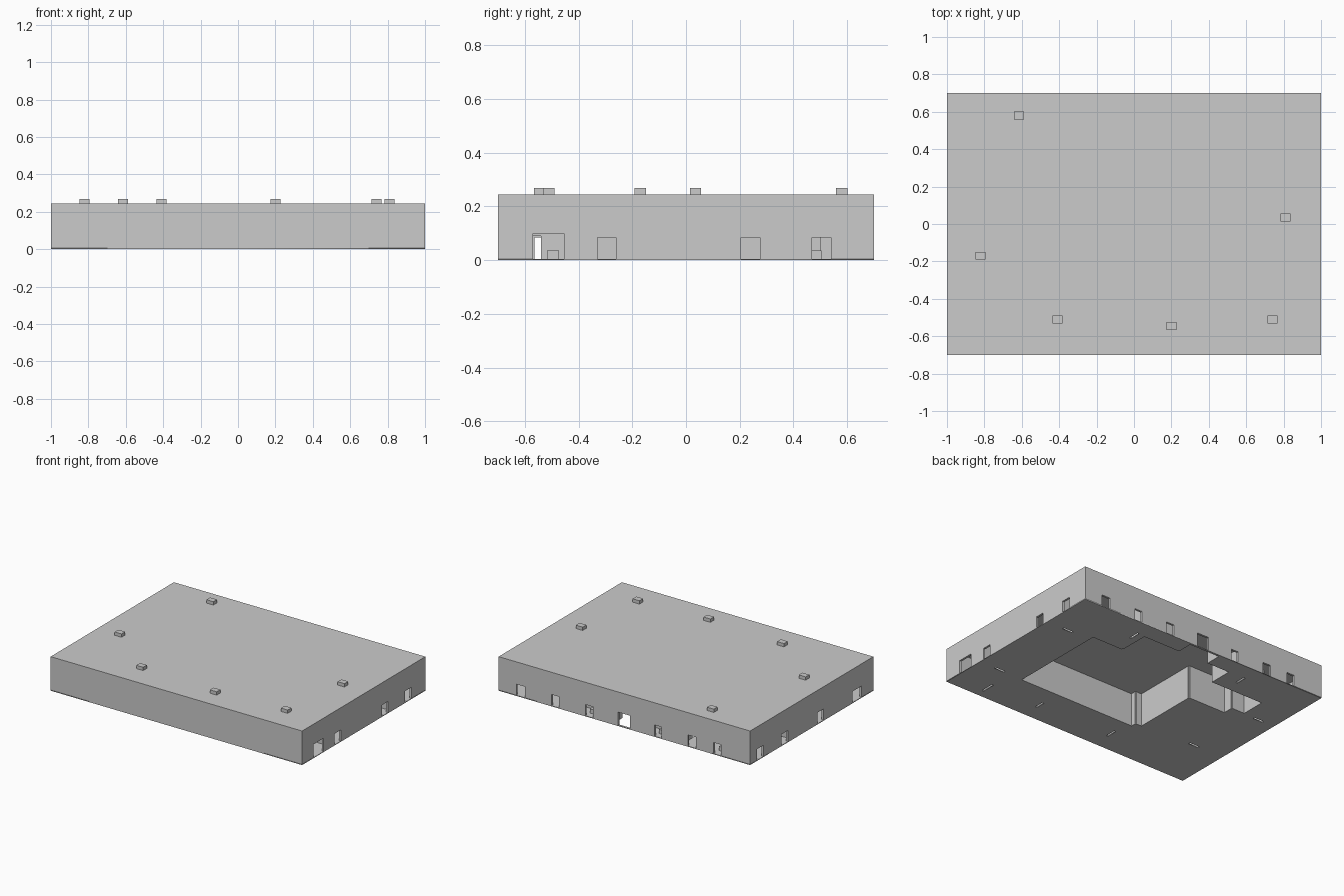
import bpy, bmesh
from mathutils import Matrix, Vector

if "Cube" in bpy.data.objects:
    bpy.data.objects.remove(bpy.data.objects["Cube"])

W, D, H = 1.0, 0.70, 0.245      # half width, half depth, height to roof
T, SLAB = 0.015, 0.005          # wall and slab thickness


def finish(name, bm):
    mesh = bpy.data.meshes.new(name)
    bm.to_mesh(mesh)
    bm.free()
    ob = bpy.data.objects.new(name, mesh)
    bpy.context.collection.objects.link(ob)
    return ob


def add_box(bm, x0, x1, y0, y1, z0, z1):
    m = Matrix.Translation(((x0 + x1) / 2, (y0 + y1) / 2, (z0 + z1) / 2)) @ \
        Matrix.Diagonal((x1 - x0, y1 - y0, z1 - z0, 1))
    bmesh.ops.create_cube(bm, size=1, matrix=m)


def box(name, *b):
    bm = bmesh.new()
    add_box(bm, *b)
    return finish(name, bm)


def wall(bm, axis, at, a, b, doors=(), z0=0.0):
    """Wall running along an axis at a fixed offset; doors are (start, end, top)."""
    def piece(s, e, lo, hi):
        if e - s < 1e-4:
            return
        if axis == 'x':
            add_box(bm, s, e, at - T / 2, at + T / 2, lo, hi)
        else:
            add_box(bm, at - T / 2, at + T / 2, s, e, lo, hi)
    a, b = min(a, b), max(a, b)
    top = H - SLAB
    pos = a
    for s, e, h in sorted(doors):
        piece(pos, s, z0, top)
        piece(s, e, h, top)
        pos = e
    piece(pos, b, z0, top)


# outer walls with doorways on the right, left and back
DH = 0.085
back = [(0.79, 0.86, DH), (0.52, 0.58, DH), (0.25, 0.31, DH), (-0.045, 0.05, 0.10),
        (-0.295, -0.24, DH), (-0.57, -0.505, DH), (-0.77, -0.71, DH)]
right = [(-0.57, -0.455, 0.10), (-0.33, -0.26, DH), (0.205, 0.275, DH), (0.47, 0.54, DH)]
left = [(0.55, 0.62, DH), (0.27, 0.345, DH), (-0.135, -0.065, DH), (-0.565, -0.465, DH)]
bm = bmesh.new()
wall(bm, 'x', -D + T / 2, -W, W, z0=SLAB)
wall(bm, 'x', D - T / 2, -W, W, back, SLAB)
wall(bm, 'y', W - T / 2, -D + T, D - T, right, SLAB)
wall(bm, 'y', -W + T / 2, -D + T, D - T, left, SLAB)
finish("outer_walls", bm)

# open central hall outline
hall = [(.65, -.375), (.65, .36), (.40, .36), (.40, .58), (.106, .58), (.106, .685),
        (-.15, .685), (-.15, .58), (-.33, .58), (-.33, .41), (-.75, .41), (-.75, .22),
        (-.645, .22), (-.645, .145), (-.345, .145), (-.345, -.335), (-.295, -.335),
        (-.295, -.375)]
bm = bmesh.new()
for (x0, y0), (x1, y1) in zip(hall, hall[1:] + hall[:1]):
    if y0 == y1 == .685:
        continue
    if abs(y0 - y1) < 1e-6:
        wall(bm, 'x', y0, x0 - T / 2 if x0 < x1 else x0 + T / 2, x1)
    else:
        wall(bm, 'y', x0, y0, y1)
finish("hall_walls", bm)

# partitions between rooms: axis, offset, start, end, doorway start, doorway end
rooms = [('x', .317, .65, W - T, .785, .865), ('x', -.36, .65, W - T, .795, .875),
         ('y', .744, -D + T, -.375, -.64, -.54), ('y', .343, -D + T, -.375, -.58, -.505),
         ('y', -.25, -D + T, -.375, -.57, -.49), ('x', -.30, -W + T, -.345, -.80, -.72),
         ('x', .22, -W + T, -.75, -.91, -.83), ('y', -.45, .41, D - T, .50, .58),
         ('y', .45, .36, D - T, .50, .58)]
bm = bmesh.new()
for axis, at, a, b, s, e in rooms:
    wall(bm, axis, at, a, b, [(s, e, 0.09)])
finish("partition_walls", bm)

# floor slab with hall opening and threshold gaps
outlines = [[(-W, -D), (W, -D), (W, D), (-W, D)], hall]
for axis, at, a, b, s, e in rooms:
    g = T / 2
    rect = [(s, at - g), (e, at - g), (e, at + g), (s, at + g)]
    outlines.append(rect if axis == 'x' else [(y, x) for x, y in rect])
cu = bpy.data.curves.new("floor", 'CURVE')
cu.dimensions, cu.fill_mode, cu.extrude = '2D', 'BOTH', SLAB / 2
for pts in outlines:
    sp = cu.splines.new('POLY')
    sp.points.add(len(pts) - 1)
    for p, (x, y) in zip(sp.points, pts):
        p.co = (x, y, 0, 1)
    sp.use_cyclic_u = True
floor = bpy.data.objects.new("floor", cu)
floor.location.z = SLAB / 2
bpy.context.collection.objects.link(floor)
bpy.context.view_layer.objects.active = floor
floor.select_set(True)
bpy.ops.object.convert(target='MESH')

# roof slab and rooftop vents
box("roof", -W, W, -D, D, H - SLAB, H)
for i, (x, y) in enumerate([(-.615, .58), (.81, .035), (-.82, -.17), (-.41, -.51),
                            (.20, -.545), (.74, -.51)]):
    box(f"roof_vent_{i + 1}", x - .027, x + .027, y - .021, y + .021, H, H + .024)

# low furniture glimpsed through the doorways
for i, (x, y, h) in enumerate([(.85, -.495, .037), (.88, .485, .035), (.28, .63, .035),
                               (-.27, .63, .035), (-.74, .62, .035)]):
    box(f"low_table_{i + 1}", x - .03, x + .03, y - .02, y + .02, SLAB, h)
